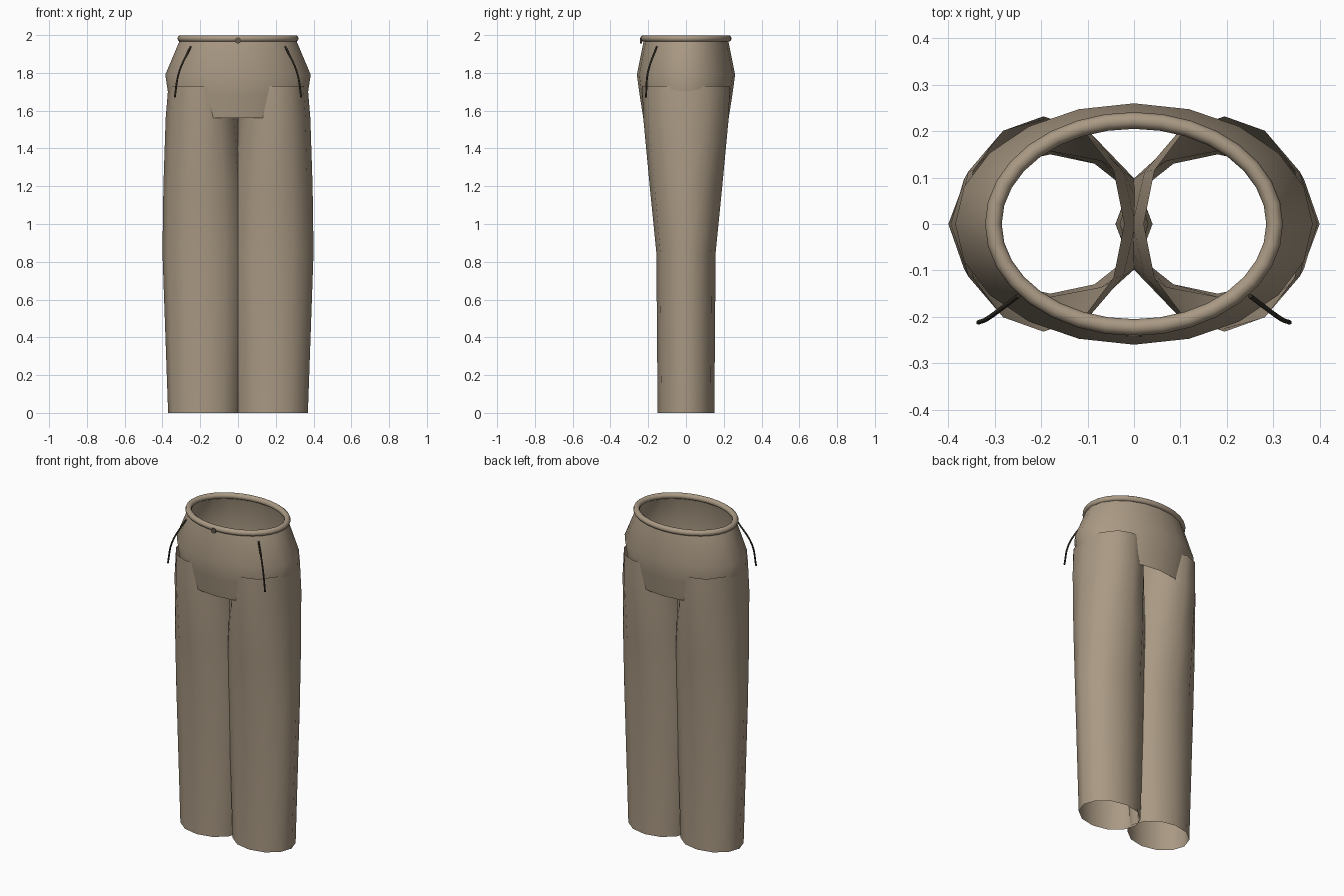
import bpy
import math

cube = bpy.data.objects.get("Cube")
if cube:
    bpy.data.objects.remove(cube, do_unlink=True)


def material(name, rgb):
    mat = bpy.data.materials.new(name)
    mat.use_nodes = True
    mat.diffuse_color = (*rgb, 1)
    mat.node_tree.nodes["Principled BSDF"].inputs["Base Color"].default_value = (*rgb, 1)
    return mat


cloth = material("tan cloth", (0.40, 0.32, 0.23))
thread = material("dark thread", (0.035, 0.03, 0.02))
metal = material("dark button brown", (0.13, 0.10, 0.07))


def finish(obj, mat, angle=60):
    obj.data.materials.append(mat)
    bpy.ops.object.select_all(action="DESELECT")
    obj.select_set(True)
    bpy.context.view_layer.objects.active = obj
    bpy.ops.object.shade_smooth_by_angle(angle=math.radians(angle))


def loft(name, rings, sides, mat):
    """Open tube through oval rings given as (z, centre x, radius x, radius y)."""
    verts, faces = [], []
    for z, cx, rx, ry in rings:
        for i in range(sides):
            a = math.tau * i / sides
            verts.append((cx + rx * math.cos(a), ry * math.sin(a), z))
    for r in range(len(rings) - 1):
        for i in range(sides):
            j = (i + 1) % sides
            low, high = r * sides, (r + 1) * sides
            faces.append((low + i, low + j, high + j, high + i))
    mesh = bpy.data.meshes.new(name)
    mesh.from_pydata(verts, [], faces)
    obj = bpy.data.objects.new(name, mesh)
    bpy.context.collection.objects.link(obj)
    finish(obj, mat)
    return obj


# Hip section, open at the waist and the crotch
loft("hips", [(1.56, 0, 0.35, 0.226), (1.68, 0, 0.368, 0.245),
              (1.79, 0, 0.385, 0.26), (1.98, 0, 0.305, 0.222)], 20, cloth)

# Trouser legs and pocket seams, one per side
for side, label in ((1, "left"), (-1, "right")):
    loft(label + "_leg", [(0, side * 0.18, 0.19, 0.15), (0.85, side * 0.18, 0.22, 0.157),
                          (1.2, side * 0.182, 0.213, 0.192), (1.56, side * 0.19, 0.193, 0.226),
                          (1.73, side * 0.195, 0.174, 0.232)], 12, cloth)

    curve = bpy.data.curves.new(label + "_pocket_seam", "CURVE")
    curve.dimensions = "3D"
    curve.bevel_depth = 0.005
    curve.bevel_resolution = 2
    curve.use_fill_caps = True
    spline = curve.splines.new("BEZIER")
    path = [(0.25, -0.155, 1.94), (0.313, -0.202, 1.8), (0.335, -0.212, 1.67)]
    spline.bezier_points.add(len(path) - 1)
    for point, (x, y, z) in zip(spline.bezier_points, path):
        point.co = (side * x, y, z)
        point.handle_left_type = point.handle_right_type = "AUTO"
    curve.materials.append(thread)
    seam = bpy.data.objects.new(label + "_pocket_seam", curve)
    bpy.context.collection.objects.link(seam)

# Rolled oval waistband
bpy.ops.mesh.primitive_torus_add(major_segments=32, minor_segments=10,
                                 major_radius=1, minor_radius=0.018)
band = bpy.context.object
band.name = "waistband"
for v in band.data.vertices:
    radius = math.hypot(v.co.x, v.co.y)
    cx, cy, off = v.co.x / radius, v.co.y / radius, radius - 1
    v.co = (cx * (0.303 + off), cy * (0.223 + off), v.co.z + 1.982)
finish(band, cloth)

# Front button
bpy.ops.mesh.primitive_cylinder_add(vertices=16, radius=0.016, depth=0.012,
                                    location=(0, -0.238, 1.972),
                                    rotation=(math.pi / 2, 0, 0))
button = bpy.context.object
button.name = "front_button"
finish(button, metal, 40)
